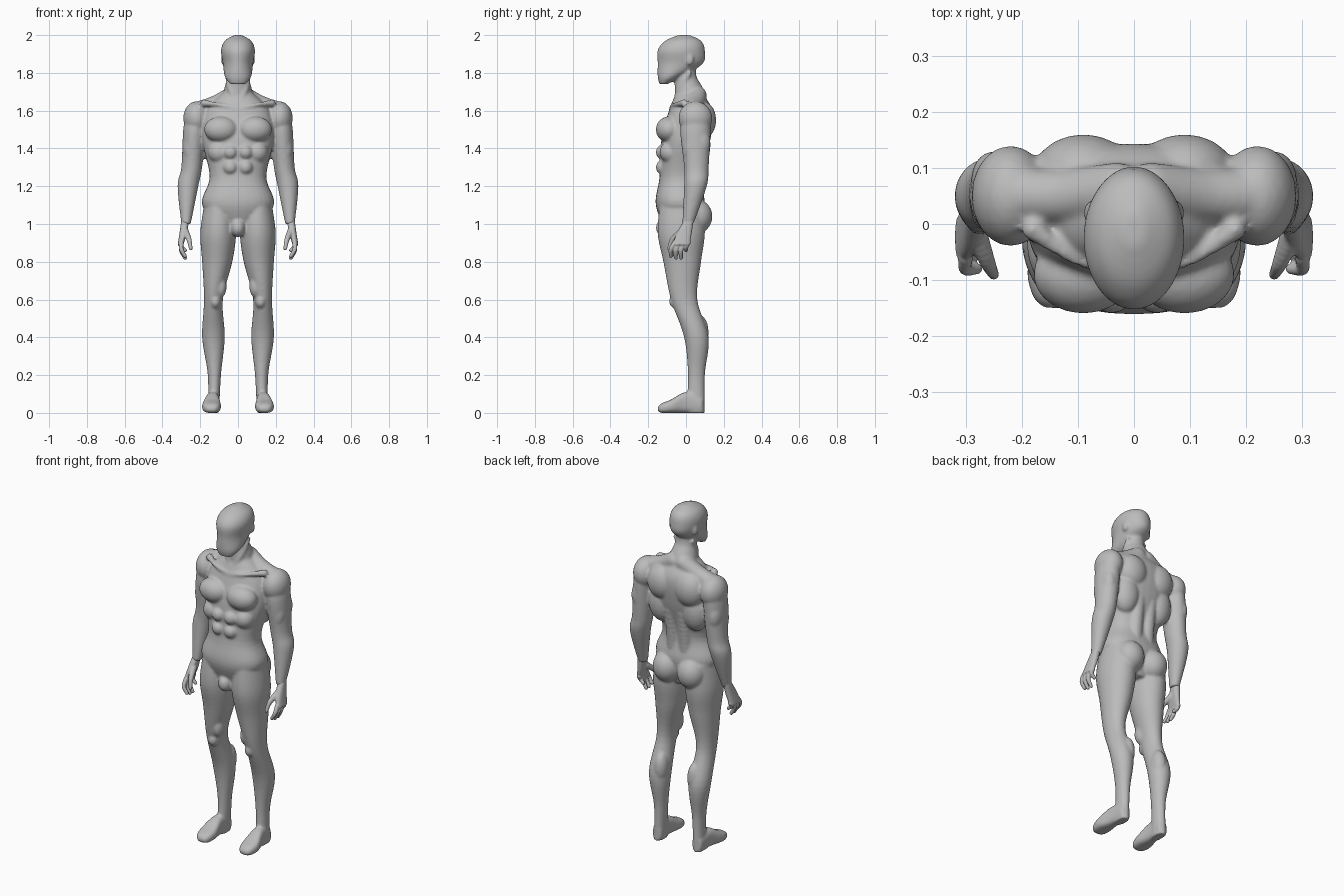
import bpy
import bmesh
from math import cos, sin, tau, copysign
from mathutils import Matrix, Vector

default_cube = bpy.data.objects.get("Cube")
if default_cube:
    bpy.data.objects.remove(default_cube, do_unlink=True)

skin = bpy.data.materials.new("plain grey")
skin.use_nodes = True
grey = (.5, .5, .5, 1)
skin.diffuse_color = grey
skin.node_tree.nodes["Principled BSDF"].inputs["Base Color"].default_value = grey


def smooth_rows(rows, steps=6):
    """Insert Catmull-Rom in-between rows."""
    padded = [rows[0], *rows, rows[-1]]
    result = []
    for before, start, end, after in zip(padded, padded[1:], padded[2:], padded[3:]):
        for step in range(steps):
            t = step / steps
            result.append([q + t / 2 * (r - p + t * (2 * p - 5 * q + 4 * r - s
                                                     + t * (3 * (q - r) + s - p)))
                           for p, q, r, s in zip(before, start, end, after)])
    result.append(rows[-1])
    return result


def loft(bm, rows, along_y=False, power=2, sides=32):
    """Skin closed rounded sections: position, then low and high limits both ways."""
    rings = []
    for place, low_u, high_u, low_v, high_v in smooth_rows(rows):
        ring = []
        for index in range(sides):
            angle = tau * index / sides
            across, along = [copysign(abs(wave) ** (2 / power), wave)
                             for wave in (cos(angle), sin(angle))]
            u = (low_u + high_u + (high_u - low_u) * across) / 2
            v = (low_v + high_v + (high_v - low_v) * along) / 2
            ring.append(bm.verts.new((u, place, v) if along_y else (u, v, place)))
        rings.append(ring)
    for lower, upper in zip(rings, rings[1:]):
        for index in range(sides):
            following = (index + 1) % sides
            bm.faces.new((lower[index], lower[following], upper[following], upper[index]))
    bm.faces.new(rings[0])
    bm.faces.new(rings[-1])


def symmetric_loft(bm, rows, power):
    """Loft centred on the body: height, half width, front and back."""
    loft(bm, [(z, -half, half, front, back) for z, half, front, back in rows], power=power)


def muscle(bm, centre, radii):
    """Ellipsoid bulge."""
    matrix = Matrix.LocRotScale(Vector(centre), None, Vector(radii))
    bmesh.ops.create_icosphere(bm, subdivisions=3, radius=1, matrix=matrix)


def cord(bm, *path):
    """Rounded strand through points given as x, y, z, radius."""
    for x, y, z, radius in smooth_rows(path):
        muscle(bm, (x, y, z), (radius, radius, radius))


def finish(bm, name, voxel, iterations):
    """Mirror, fuse and soften the gathered forms into one surface."""
    bmesh.ops.recalc_face_normals(bm, faces=bm.faces)
    mesh = bpy.data.meshes.new(name)
    bm.to_mesh(mesh)
    bm.free()
    mesh.materials.append(skin)
    item = bpy.data.objects.new(name, mesh)
    bpy.context.collection.objects.link(item)
    mirror = item.modifiers.new("both sides", 'MIRROR')
    mirror.use_mirror_merge = False
    fuse = item.modifiers.new("fuse", 'REMESH')
    fuse.mode = 'VOXEL'
    fuse.voxel_size = voxel
    fuse.use_smooth_shade = True
    soften = item.modifiers.new("soften", 'SMOOTH')
    soften.factor = .5
    soften.iterations = iterations


body = bmesh.new()

# Torso, from groin to the base of the neck
symmetric_loft(body, [
    (.95, .07, -.1, .06), (1.1, .19, -.16, .1), (1.25, .15, -.14, .08),
    (1.45, .19, -.13, .13), (1.6, .17, -.09, .14), (1.7, .07, -.05, .08)], power=2.3)

# Neck
cord(body, (0, .03, 1.6, .09), (0, .02, 1.68, .08), (0, 0, 1.76, .06), (0, 0, 1.85, .05))

# Head with a smooth blank face
symmetric_loft(body, [
    (1.74, .04, -.14, -.1), (1.78, .07, -.15, -.02), (1.85, .08, -.15, .09),
    (1.92, .09, -.15, .1), (1.97, .07, -.11, .08), (2, .02, -.04, .02)], power=2)

# Ear
muscle(body, (.08, .02, 1.87), (.01, .02, .03))

# Leg, from hip to heel
loft(body, [
    (1.1, .02, .18, -.14, .09), (.95, .01, .2, -.15, .1), (.8, .03, .19, -.12, .08),
    (.6, .08, .18, -.08, .06), (.4, .07, .19, -.01, .12), (.2, .09, .16, .01, .1),
    (0, .1, .16, 0, .1)])

# Foot, from toes to heel
loft(body, [
    (-.15, .12, .16, .01, .03), (-.13, .1, .18, 0, .05), (-.08, .09, .19, 0, .07),
    (0, .1, .17, 0, .11), (.09, .1, .16, 0, .08)], along_y=True, power=2.8)

# Arm, from shoulder to wrist
loft(body, [
    (1.6, .17, .27, 0, .12), (1.5, .17, .29, -.03, .13), (1.3, .19, .3, -.01, .12),
    (1.2, .21, .32, -.01, .11), (1, .25, .3, -.02, .04)])

# Chest, shoulder, upper arm front and back
muscle(body, (.09, -.09, 1.5), (.09, .07, .07))
muscle(body, (.22, .05, 1.56), (.07, .09, .09))
muscle(body, (.24, .02, 1.4), (.05, .04, .09))
muscle(body, (.25, .08, 1.43), (.04, .05, .08))

# Stomach blocks and ribs
for height in (1.3, 1.38):
    muscle(body, (.04, -.12, height), (.04, .04, .04))
muscle(body, (.1, -.08, 1.38), (.06, .06, .06))

# Shoulder blade, side of the back and spine strand
muscle(body, (.09, .09, 1.55), (.09, .07, .1))
muscle(body, (.11, .06, 1.42), (.08, .07, .12))
cord(body, (.04, .05, 1.12, .04), (.04, .06, 1.25, .04), (.04, .08, 1.4, .04))

# Seat and groin
muscle(body, (.08, .06, 1.04), (.08, .08, .09))
muscle(body, (0, -.11, .98), (.04, .05, .05))

# Inner thigh, knee and calf
muscle(body, (.09, -.05, .67), (.03, .04, .06))
muscle(body, (.12, -.05, .59), (.03, .04, .04))
muscle(body, (.11, .07, .43), (.04, .05, .09))

# Neck slope, throat strand and collar bone
cord(body, (.03, .06, 1.68, .05), (.12, .05, 1.63, .05), (.21, .05, 1.6, .05))
cord(body, (.06, .02, 1.8, .01), (.04, -.03, 1.72, .02), (.01, -.06, 1.64, .01))
cord(body, (.01, -.07, 1.61, .02), (.09, -.07, 1.63, .01), (.18, -.01, 1.64, .02))

finish(body, "body", voxel=.007, iterations=7)

hands = bmesh.new()

# Palm
loft(hands, [
    (1.02, .26, .3, -.01, .04), (.95, .27, .31, -.05, .03), (.89, .29, .32, -.07, .02)],
    power=2.5)

# Four fingers, index at the front, each curling inward to its own length
for number, reach in enumerate((.07, .08, .08, .04)):
    knuckle = -.06 + number * .024
    tip = knuckle - .02 + number * .003
    cord(hands, (.3, knuckle, .9, .013), (.3, tip, .9 - reach / 2, .012),
         (.28, tip, .9 - reach, .01))

# Thumb
cord(hands, (.28, -.02, .96, .02), (.26, -.07, .92, .014), (.25, -.09, .87, .01))

finish(hands, "hands", voxel=.004, iterations=3)
